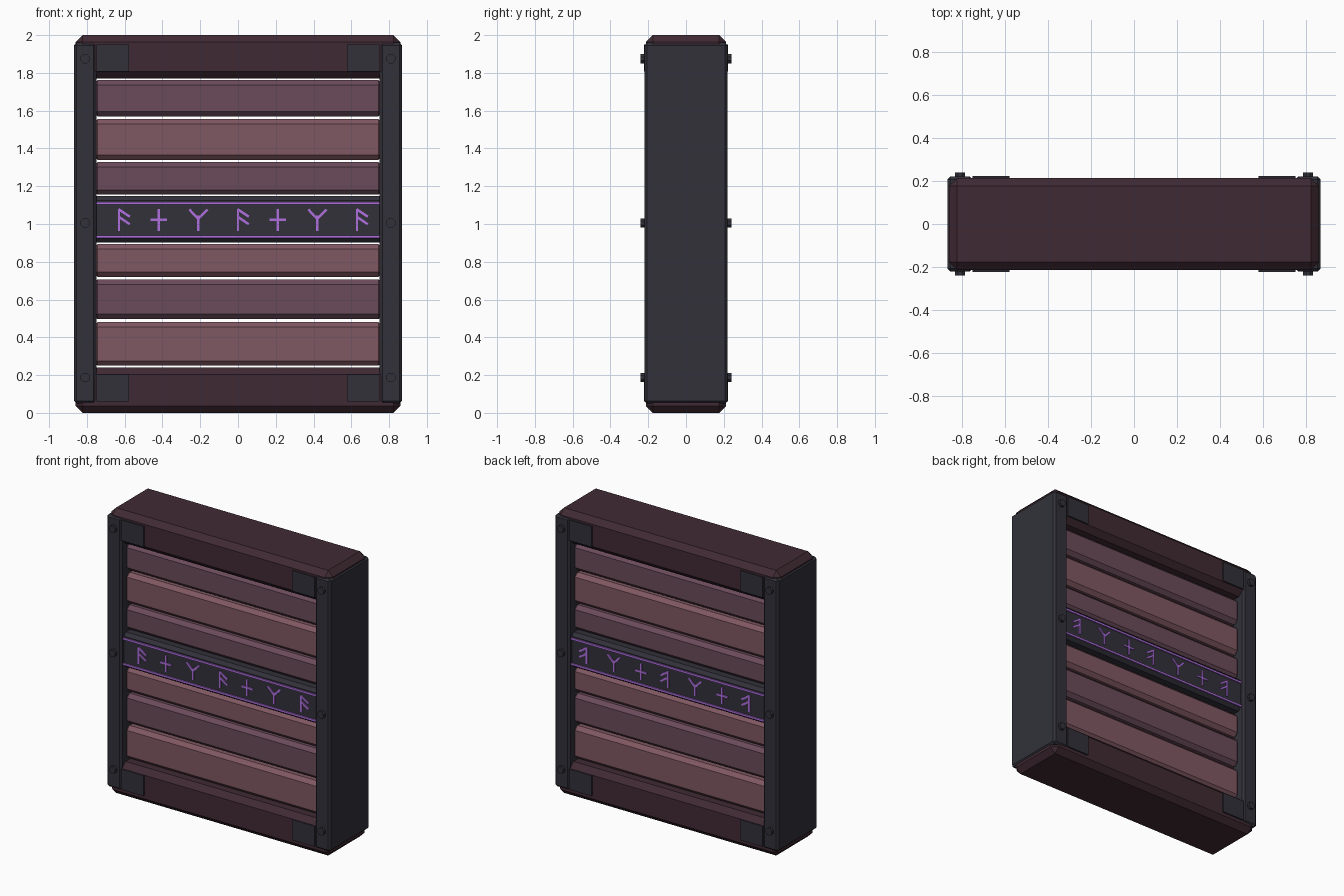
import bpy, bmesh
from math import hypot, atan2, pi
from mathutils import Matrix

if "Cube" in bpy.data.objects:
    bpy.data.objects.remove(bpy.data.objects["Cube"])


def material(name, rgb):
    m = bpy.data.materials.new(name)
    lin = [((c / 255 + 0.055) / 1.055) ** 2.4 for c in rgb]
    m.diffuse_color = (*lin, 1)
    m.use_nodes = True
    m.node_tree.nodes["Principled BSDF"].inputs["Base Color"].default_value = m.diffuse_color
    return m


IRON = material("dark_iron", (50, 49, 58))
DARK = material("dark_wood", (64, 42, 51))
PLUM = material("plum_wood", (107, 75, 90))
ROSE = material("rose_wood", (128, 88, 98))
GLOW = material("violet_glow", (176, 112, 224))


def finish(name, bm, mat):
    bmesh.ops.recalc_face_normals(bm, faces=bm.faces)
    me = bpy.data.meshes.new(name)
    bm.to_mesh(me)
    bm.free()
    me.materials.append(mat)
    ob = bpy.data.objects.new(name, me)
    bpy.context.collection.objects.link(ob)
    return ob


def add_box(bm, x, y, z, turn=0.0):
    """Box from (min, max) pairs, optionally turned about y round its centre."""
    size = [b - a for a, b in (x, y, z)]
    mid = [(a + b) / 2 for a, b in (x, y, z)]
    mat = Matrix.Translation(mid) @ Matrix.Rotation(turn, 4, 'Y') @ Matrix.Diagonal((*size, 1))
    bmesh.ops.create_cube(bm, size=1, matrix=mat)


def box(name, x, y, z, mat, bevel=0.0):
    bm = bmesh.new()
    add_box(bm, x, y, z)
    if bevel:
        bmesh.ops.bevel(bm, geom=bm.edges[:], offset=bevel, segments=1,
                        affect='EDGES', profile=0.5)
    return finish(name, bm, mat)


# Top and bottom beams
for name, z in (("bottom_beam", (0, 0.24)), ("top_beam", (1.77, 2.0))):
    box(name, (-0.86, 0.86), (-0.213, 0.213), z, DARK, 0.037)

# Iron side posts
for name, s in (("left", -1), ("right", 1)):
    box(name + "_post", sorted((s * 0.75, s * 0.868)), (-0.221, 0.221),
        (0.05, 1.96), IRON, 0.014)

# Horizontal planks, alternating in colour, with see-through gaps
planks = [(1.57, 1.762, PLUM), (1.34, 1.555, ROSE), (1.155, 1.327, PLUM),
          (0.72, 0.893, ROSE), (0.497, 0.707, PLUM), (0.25, 0.48, ROSE)]
for i, (lo, hi, mat) in enumerate(planks):
    box(f"plank_{i + 1}", (-0.77, 0.77), (-0.165, 0.165), (lo, hi), mat, 0.026)

# Iron centre band
box("centre_band", (-0.77, 0.77), (-0.195, 0.195), (0.903, 1.147), IRON, 0.022)

# Ornamental strokes: (x0, z0, x1, z1) about each mark's centre
BRANCH = [(0, -.055, 0, .055), (0, .055, .055, .018), (0, .015, .055, -.022)]
CROSS = [(0, -.055, 0, .055), (-.04, 0, .04, 0)]
FORK = [(0, -.055, 0, .02), (0, .005, -.046, .053), (0, .005, .046, .053)]

for side, s in (("front", -1), ("back", 1)):
    # Glowing lines along the band
    for edge, z in (("upper", 1.11), ("lower", 0.932)):
        box(f"{side}_{edge}_glow_line", (-0.75, 0.75), sorted((s * 0.19, s * 0.203)),
            (z - 0.007, z + 0.007), GLOW)
    # Ornament row
    bm = bmesh.new()
    for i in range(7):
        cx, cz = (i - 3) * 0.21, 1.022
        for x0, z0, x1, z1 in (BRANCH, CROSS, FORK)[i % 3]:
            mx, mz = cx + (x0 + x1) / 2, cz + (z0 + z1) / 2
            half = hypot(x1 - x0, z1 - z0) / 2 + 0.003
            add_box(bm, (mx - half, mx + half), sorted((s * 0.19, s * 0.202)),
                    (mz - 0.0065, mz + 0.0065), -atan2(z1 - z0, x1 - x0))
    finish(side + "_ornament_row", bm, GLOW)
    # Corner plates and bolts
    plates, bolts = bmesh.new(), bmesh.new()
    for sx in (-1, 1):
        for z in (0.06, 1.807):
            add_box(plates, sorted((sx * 0.578, sx * 0.75)), sorted((s * 0.205, s * 0.223)),
                    (z, z + 0.143))
        for z in (0.187, 1.005, 1.875):
            bmesh.ops.create_cone(
                bolts, cap_ends=True, segments=8, radius1=0.026, radius2=0.026, depth=0.05,
                matrix=Matrix.Translation((sx * 0.809, s * 0.215, z))
                @ Matrix.Rotation(pi / 2, 4, 'X') @ Matrix.Rotation(pi / 8, 4, 'Z'))
    finish(side + "_corner_plates", plates, IRON)
    finish(side + "_bolts", bolts, IRON)
